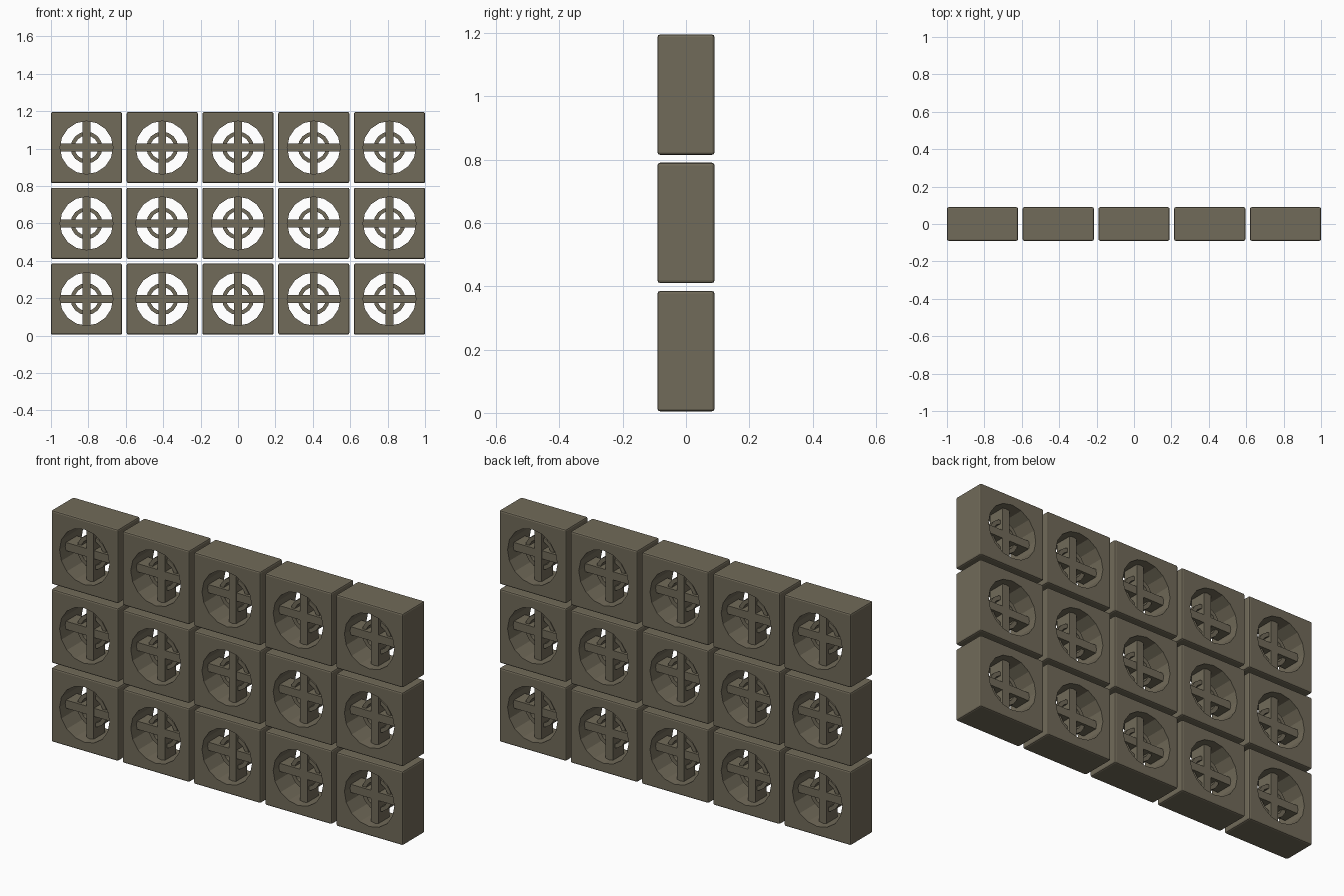
import bpy, bmesh, math
from mathutils import Matrix

if "Cube" in bpy.data.objects:
    bpy.data.objects.remove(bpy.data.objects["Cube"])

H, D, R, N = 0.19, 0.09, 0.142, 16   # block half size, half depth, hole radius, hole sides
PITCH = 0.405

mat = bpy.data.materials.new("weathered stone")
mat.diffuse_color = (0.165, 0.145, 0.1, 1)
mat.use_nodes = True
mat.node_tree.nodes["Principled BSDF"].inputs["Base Color"].default_value = mat.diffuse_color


def circle(r, y):
    return [(r * math.cos(2 * math.pi * i / N), y, r * math.sin(2 * math.pi * i / N)) for i in range(N)]


def square(h, y):
    pts = []
    for x, _, z in circle(1, 0):
        k = h / max(abs(x), abs(z))
        pts.append((x * k, y, z * k))
    return pts


def closed_loft(loops):
    bm = bmesh.new()
    rows = [[bm.verts.new(p) for p in loop] for loop in loops]
    for a in range(len(rows)):
        r0, r1 = rows[a], rows[(a + 1) % len(rows)]
        for i in range(N):
            j = (i + 1) % N
            bm.faces.new((r0[i], r0[j], r1[j], r1[i]))
    bmesh.ops.recalc_face_normals(bm, faces=bm.faces[:])
    return bm


def to_mesh(bm, name):
    me = bpy.data.meshes.new(name)
    bm.to_mesh(me)
    bm.free()
    me.materials.append(mat)
    return me


# square block with a round hole, softened outer edges
bm = closed_loft([circle(R, -D), square(H, -D), square(H, D), circle(R, D)])
outer = [e for e in bm.edges
         if all(max(abs(v.co.x), abs(v.co.z)) > H - 1e-4 for v in e.verts)
         and e.calc_face_angle(0) > 1]
bmesh.ops.bevel(bm, geom=outer, offset=0.008, segments=2, profile=0.5, affect='EDGES')
block = to_mesh(bm, "block")

# thin ring in the middle of the hole
ring = to_mesh(closed_loft([circle(0.064, -0.03), circle(0.085, -0.03),
                            circle(0.085, 0.03), circle(0.064, 0.03)]), "ring")


# crossing bars
def bar(name, sx, sy, sz):
    b = bmesh.new()
    bmesh.ops.create_cube(b, size=1, matrix=Matrix.Diagonal((sx, sy, sz, 1)))
    return to_mesh(b, name)


upright = bar("upright_bar", 0.042, 0.09, 0.29)
cross = bar("cross_bar", 0.29, 0.088, 0.042)

# wall of five by three blocks
for row in range(3):
    for col in range(5):
        for me in (block, ring, upright, cross):
            ob = bpy.data.objects.new(f"{me.name}_{row}_{col}", me)
            ob.location = ((col - 2) * PITCH, 0, 0.195 + row * PITCH)
            bpy.context.collection.objects.link(ob)
